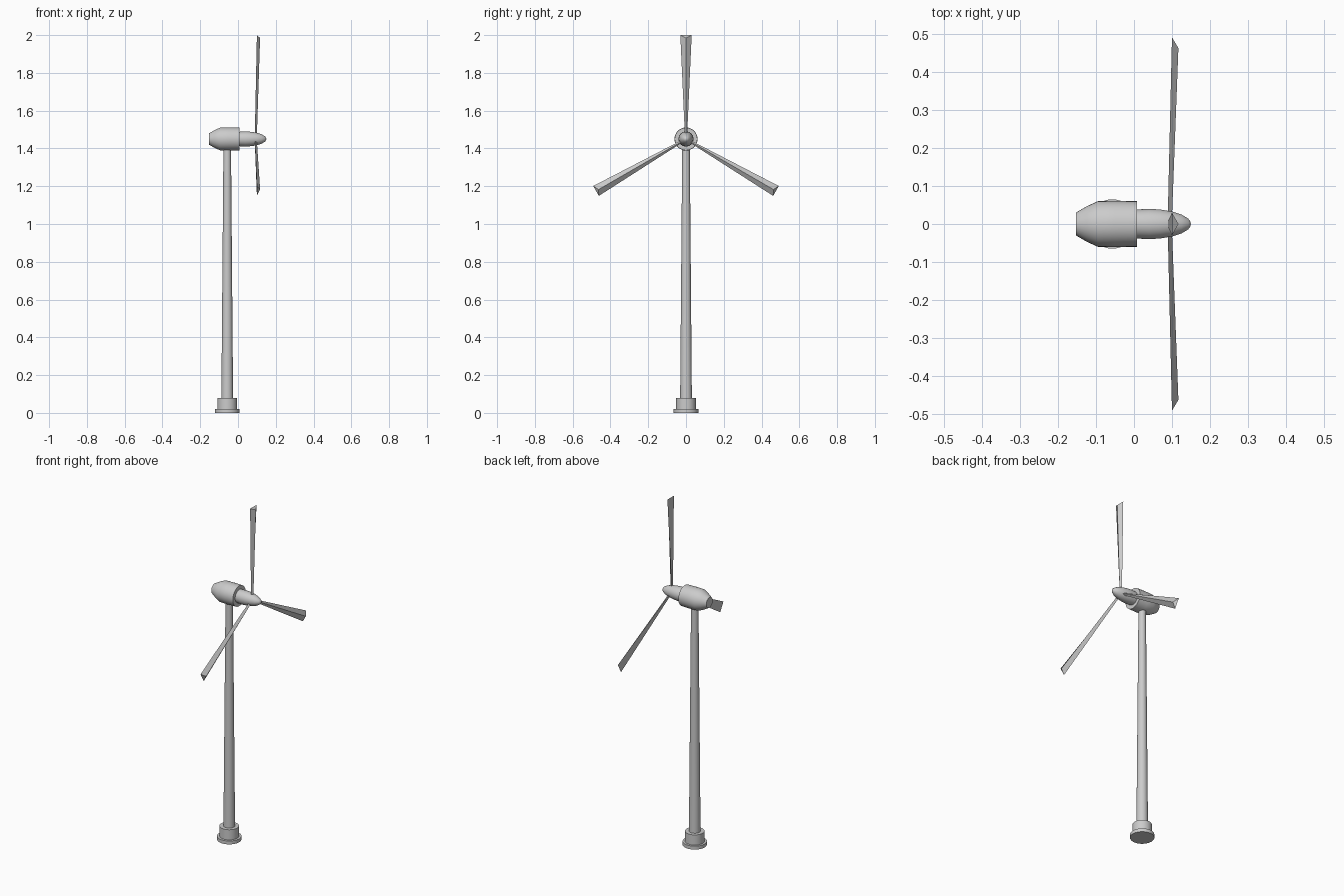
import bpy, bmesh, math
from mathutils import Matrix

if "Cube" in bpy.data.objects:
    bpy.data.objects.remove(bpy.data.objects["Cube"])

AXIS_Z = 1.45     # rotor height
TOWER_X = -0.057  # tower position


def finish(name, bm, matrix, smooth=True):
    bmesh.ops.recalc_face_normals(bm, faces=bm.faces)
    mesh = bpy.data.meshes.new(name)
    bm.to_mesh(mesh)
    bm.free()
    mesh.transform(matrix)
    obj = bpy.data.objects.new(name, mesh)
    bpy.context.collection.objects.link(obj)
    if smooth:
        bpy.ops.object.select_all(action='DESELECT')
        obj.select_set(True)
        bpy.context.view_layer.objects.active = obj
        bpy.ops.object.shade_smooth_by_angle(angle=math.radians(25))
    return obj


def lathe(name, profile, matrix, sides=32):
    """Spin (radius, height) points around z, starting and ending on the axis."""
    bm = bmesh.new()
    verts = [bm.verts.new((r, 0, h)) for r, h in profile]
    edges = [bm.edges.new(pair) for pair in zip(verts, verts[1:])]
    bmesh.ops.spin(bm, geom=verts + edges, cent=(0, 0, 0), axis=(0, 0, 1),
                   angle=math.tau, steps=sides, use_duplicate=False)
    bmesh.ops.remove_doubles(bm, verts=bm.verts, dist=1e-5)
    return finish(name, bm, matrix)


# Tower and stepped foot
at_tower = Matrix.Translation((TOWER_X, 0, 0))
lathe("base_plate", [(0, 0), (0.065, 0), (0.065, 0.02), (0, 0.02)], at_tower)
lathe("base_collar", [(0, 0.02), (0.052, 0.02), (0.052, 0.08), (0, 0.08)], at_tower)
lathe("tower", [(0, 0.08), (0.031, 0.08), (0.02, 1.41), (0, 1.41)], at_tower)

# Nacelle and nose cone, lathed along x
along_x = Matrix.Translation((0, 0, AXIS_Z)) @ Matrix.Rotation(math.pi / 2, 4, 'Y')
lathe("nacelle", [(0, -0.153), (0.03, -0.153), (0.047, -0.124), (0.06, -0.095),
                  (0.061, -0.05), (0.06, 0.008), (0, 0.008)], along_x)
lathe("nose_cone", [(0, 0.005), (0.038, 0.005), (0.04, 0.04), (0.038, 0.07),
                    (0.033, 0.1), (0.025, 0.125), (0.014, 0.143),
                    (0.007, 0.148), (0, 0.15)], along_x)

# Three blades: triangular section with a flat back and a front ridge
root = [(0.089, -0.006, 0.02), (0.089, 0.006, 0.02), (0.1, 0, 0.02)]
tip = [(0.1, -0.03, 0.55), (0.1, 0.03, 0.55), (0.117, 0, 0.535)]
for i in range(3):
    bm = bmesh.new()
    a = [bm.verts.new(p) for p in root]
    b = [bm.verts.new(p) for p in tip]
    bm.faces.new(a)
    bm.faces.new(b)
    for j in range(3):
        k = (j + 1) % 3
        bm.faces.new((a[j], a[k], b[k], b[j]))
    turn = Matrix.Rotation(i * math.tau / 3, 4, 'X')
    finish(f"blade_{i + 1}", bm, Matrix.Translation((0, 0, AXIS_Z)) @ turn, smooth=False)
